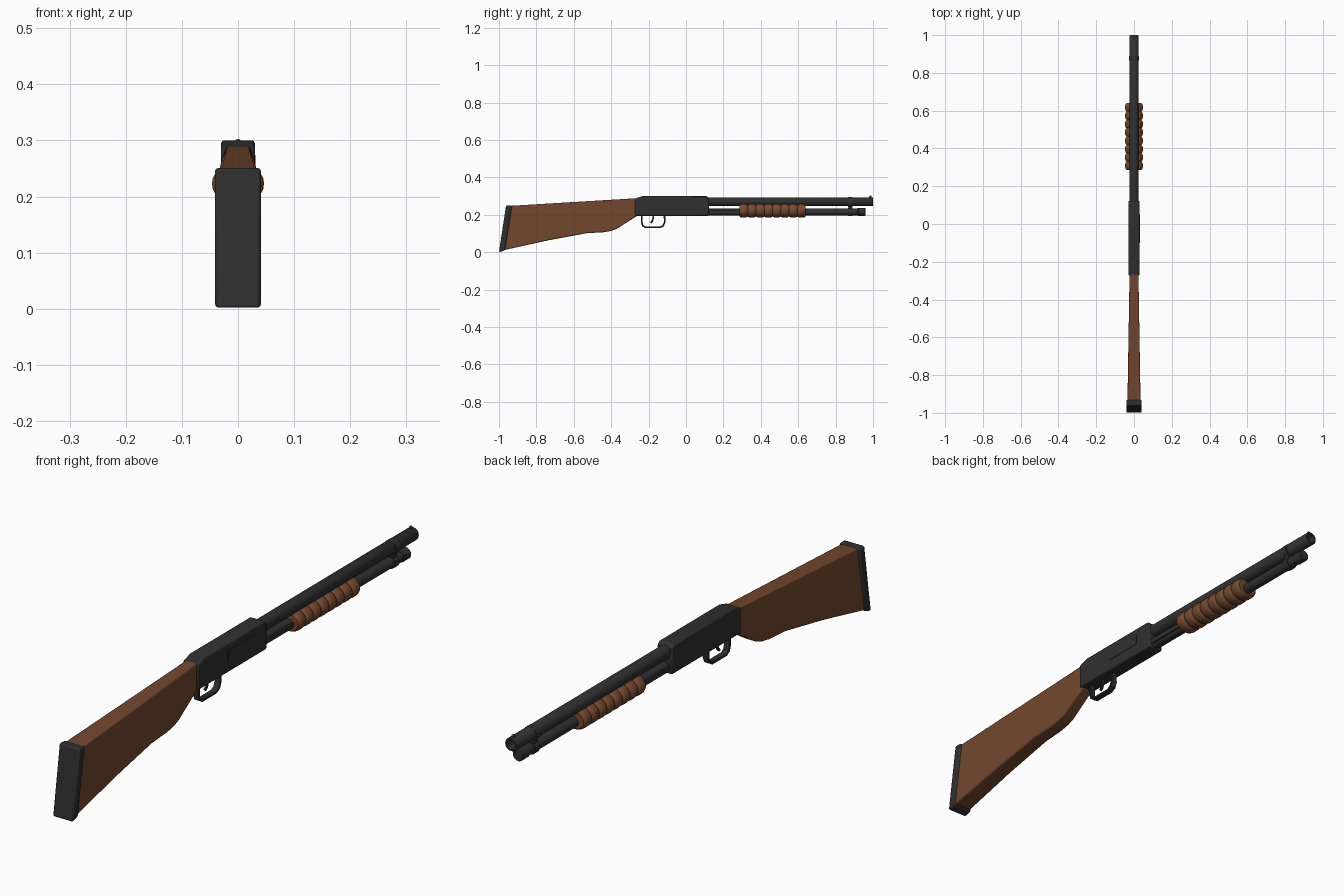
import bpy, bmesh, math
from mathutils import Vector

if "Cube" in bpy.data.objects:
    bpy.data.objects.remove(bpy.data.objects["Cube"])


def material(name, rgb):
    m = bpy.data.materials.new(name)
    m.use_nodes = True
    m.diffuse_color = (*rgb, 1)
    m.node_tree.nodes["Principled BSDF"].inputs["Base Color"].default_value = (*rgb, 1)
    return m


STEEL = material("dark steel", (0.03, 0.03, 0.031))
RUBBER = material("black rubber", (0.028, 0.028, 0.028))
WOOD = material("walnut", (0.17, 0.063, 0.028))
GRIP = material("grip wood", (0.18, 0.068, 0.03))


def finish(name, bm, mat, bevel=0, segments=2, angle=35):
    bmesh.ops.recalc_face_normals(bm, faces=bm.faces)
    mesh = bpy.data.meshes.new(name)
    bm.to_mesh(mesh)
    bm.free()
    mesh.materials.append(mat)
    ob = bpy.data.objects.new(name, mesh)
    bpy.context.collection.objects.link(ob)
    if bevel:
        mod = ob.modifiers.new("Bevel", "BEVEL")
        mod.width, mod.segments = bevel, segments
        mod.limit_method, mod.angle_limit = "ANGLE", math.radians(40)
    bpy.ops.object.select_all(action="DESELECT")
    ob.select_set(True)
    bpy.context.view_layer.objects.active = ob
    bpy.ops.object.shade_smooth_by_angle(angle=math.radians(angle))
    return ob


def slab(name, outline, half_width, mat, bevel=0, x=0):
    """Side outline of (y, z) points; half_width is a function of y."""
    bm = bmesh.new()
    sides = [[bm.verts.new((x + s * half_width(y), y, z)) for y, z in outline] for s in (-1, 1)]
    for side in sides:
        bm.faces.new(side)
    for i in range(len(outline)):
        j = (i + 1) % len(outline)
        bm.faces.new((sides[0][i], sides[0][j], sides[1][j], sides[1][i]))
    return finish(name, bm, mat, bevel)


def box(name, x, y0, y1, z0, z1, w, mat, bevel=0):
    return slab(name, [(y0, z0), (y1, z0), (y1, z1), (y0, z1)], lambda y: w, mat, bevel, x)


def lathe(name, profile, z, mat, flat=1, sides=24):
    """Turned part along y from (y, radius) points; flat scales its height."""
    bm = bmesh.new()
    rings = []
    for y, r in profile:
        ring = []
        for k in range(sides):
            a = math.tau * k / sides
            ring.append(bm.verts.new((r * math.cos(a), y, z + flat * r * math.sin(a))))
        rings.append(ring)
    for a, b in zip(rings, rings[1:]):
        for k in range(sides):
            n = (k + 1) % sides
            bm.faces.new((a[k], a[n], b[n], b[k]))
    bm.faces.new(rings[0])
    bm.faces.new(rings[-1])
    return finish(name, bm, mat)


def strap(name, path, thick, half, mat):
    """Flat bar that follows an open path of (y, z) points."""
    pts = [Vector(p) for p in path]
    inner, outer = [], []
    for i, p in enumerate(pts):
        d = (pts[min(i + 1, len(pts) - 1)] - pts[max(i - 1, 0)]).normalized()
        n = Vector((-d.y, d.x)) * thick / 2
        inner.append(p + n)
        outer.append(p - n)
    bm = bmesh.new()
    rows = [[bm.verts.new((s * half, q.x, q.y)) for q in line]
            for s, line in ((-1, inner), (1, inner), (1, outer), (-1, outer))]
    for k in range(4):
        a, b = rows[k], rows[(k + 1) % 4]
        for i in range(len(pts) - 1):
            bm.faces.new((a[i], a[i + 1], b[i + 1], b[i]))
    for e in (0, -1):
        bm.faces.new([r[e] for r in rows])
    return finish(name, bm, mat, 0.002, 1)


# Stock and butt pad
slab("stock", [(-0.94, 0.248), (-0.26, 0.289), (-0.26, 0.195), (-0.3, 0.17), (-0.37, 0.125),
               (-0.4, 0.114), (-0.44, 0.107), (-0.53, 0.102), (-0.74, 0.063), (-0.97, 0.012)],
     lambda y: 0.0235 - 0.0165 * (y + 0.26), WOOD, 0.005)
slab("butt_pad", [(-1.0, 0.0), (-0.968, 0.01), (-0.93, 0.25), (-0.962, 0.251)],
     lambda y: 0.041, RUBBER, 0.006)

# Receiver with ejection port and loading port
slab("receiver", [(-0.272, 0.195), (0.122, 0.195), (0.122, 0.288), (0.112, 0.3),
                  (-0.232, 0.3), (-0.272, 0.288)], lambda y: 0.03, STEEL, 0.005)
box("ejection_port", 0.03, -0.1, 0.05, 0.235, 0.274, 0.0015, STEEL)
box("loading_port", 0, -0.08, 0.08, 0.1935, 0.196, 0.016, STEEL)

# Trigger and its guard
strap("trigger_guard", [(-0.236, 0.2), (-0.237, 0.16), (-0.231, 0.142), (-0.217, 0.133),
                        (-0.137, 0.133), (-0.122, 0.142), (-0.114, 0.16), (-0.115, 0.2)],
      0.009, 0.012, STEEL)
strap("trigger", [(-0.175, 0.2), (-0.176, 0.18), (-0.181, 0.165), (-0.19, 0.157)], 0.009, 0.005, STEEL)

# Barrel with hollow muzzle
lathe("barrel", [(0.1, 0.024), (0.997, 0.024), (1.0, 0.022), (1.0, 0.017), (0.9, 0.017)], 0.27, STEEL)
box("front_sight_base", 0, 0.978, 0.992, 0.288, 0.297, 0.004, STEEL)
lathe("front_sight_bead", [(0.981, 0.002), (0.983, 0.005), (0.989, 0.005), (0.991, 0.002)],
      0.298, GRIP, sides=10)

# Magazine tube, end cap and barrel band
lathe("magazine_tube", [(0.1, 0.019), (0.93, 0.019)], 0.216, STEEL)
lathe("magazine_cap", [(0.918, 0.019), (0.921, 0.0215), (0.957, 0.0215), (0.961, 0.018)], 0.216, STEEL)
lathe("magazine_band", [(0.866, 0.023), (0.89, 0.023)], 0.216, STEEL)
lathe("barrel_band", [(0.866, 0.0265), (0.89, 0.0265)], 0.268, STEEL)
box("band_bridge", 0, 0.868, 0.888, 0.22, 0.262, 0.014, STEEL)

# Ribbed sliding grip and its action bars
RIBS, START, PITCH = 8, 0.286, 0.0442
profile = []
for i in range(RIBS):
    for t, r in ((0, 0.039), (0.1, 0.0435), (0.28, 0.0465), (0.72, 0.0465), (0.9, 0.0435)):
        profile.append((START + (i + t) * PITCH, r))
profile.append((START + RIBS * PITCH, 0.039))
lathe("sliding_grip", profile, 0.223, GRIP, flat=0.81)
for side, x in (("left", 0.0195), ("right", -0.0195)):
    box("action_bar_" + side, x, 0.11, 0.3, 0.208, 0.226, 0.003, STEEL)
